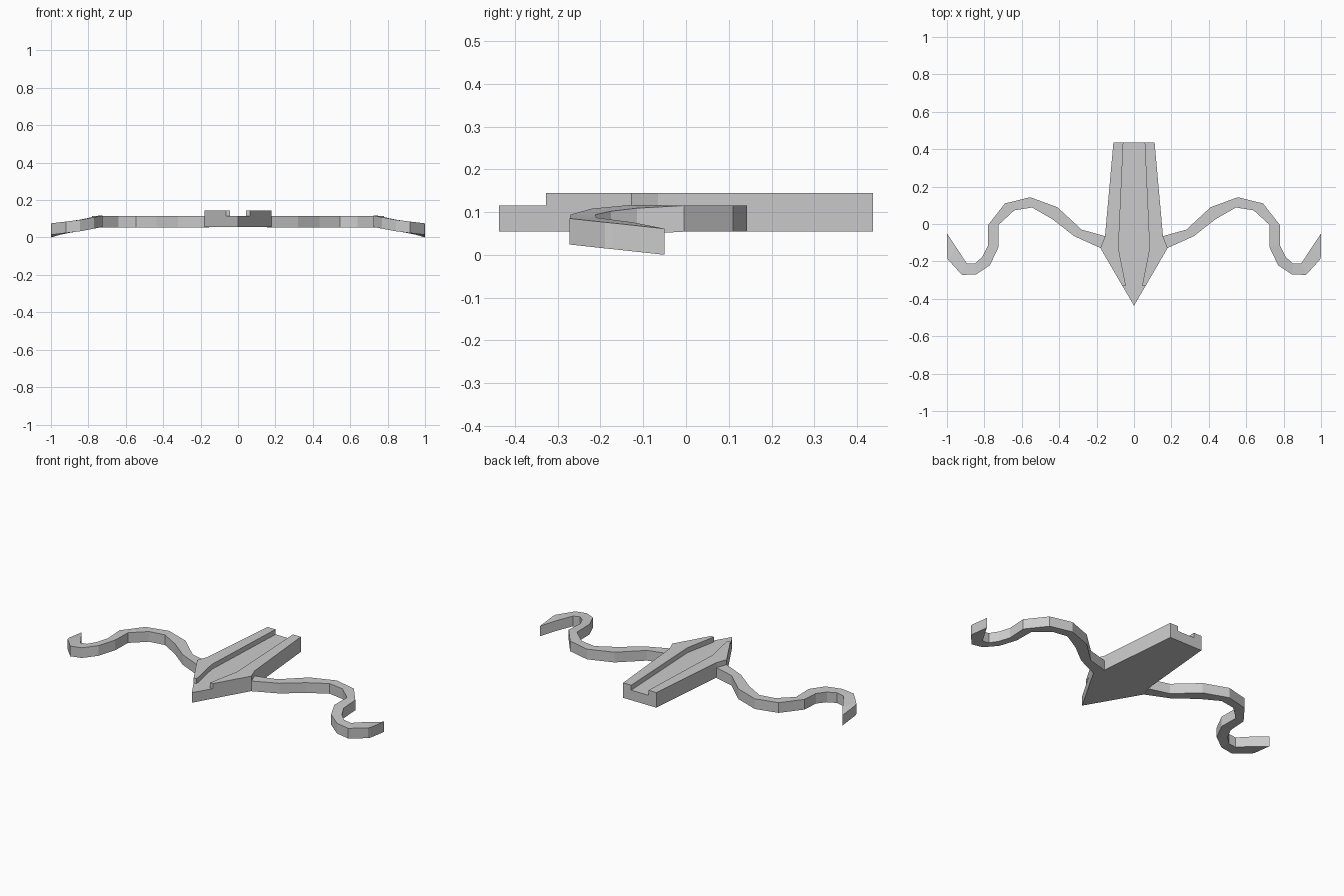
import bpy
import bmesh

if "Cube" in bpy.data.objects:
    bpy.data.objects.remove(bpy.data.objects["Cube"])


def make_object(name, bottom, top, faces, mirror=False):
    n = len(bottom)
    bm = bmesh.new()
    vs = [bm.verts.new(p) for p in bottom + top]
    for f in faces:
        bm.faces.new([vs[i] for i in f])
    bmesh.ops.recalc_face_normals(bm, faces=bm.faces)
    mesh = bpy.data.meshes.new(name)
    bm.to_mesh(mesh)
    bm.free()
    ob = bpy.data.objects.new(name, mesh)
    bpy.context.collection.objects.link(ob)
    if mirror:
        mod = ob.modifiers.new("mirror", 'MIRROR')
        mod.use_axis[0] = True
        mod.use_mirror_merge = False
    return ob


def prism(name, outline, z0, z1, mirror=False):
    n = len(outline)
    faces = [list(range(n)), list(range(n, 2 * n))]
    faces += [[i, (i + 1) % n, (i + 1) % n + n, i + n] for i in range(n)]
    return make_object(name, [(x, y, z0) for x, y in outline],
                       [(x, y, z1) for x, y in outline], faces, mirror)


def ribbon(name, stations, thickness, mirror=False):
    # each station: edge A (x, y), edge B (x, y), top height at A and B
    top = []
    for ax, ay, bx, by, za, zb in stations:
        top += [(ax, ay, za), (bx, by, zb)]
    bottom = [(x, y, z - thickness) for x, y, z in top]
    n = len(top)
    faces = [[0, 1, n + 1, n], [n - 2, n - 1, 2 * n - 1, 2 * n - 2]]
    for i in range(0, n - 2, 2):
        faces += [[i, i + 1, i + 3, i + 2],
                  [n + i, n + i + 1, n + i + 3, n + i + 2],
                  [i, i + 2, n + i + 2, n + i],
                  [i + 1, i + 3, n + i + 3, n + i + 1]]
    return make_object(name, bottom, top, faces, mirror)


# Pointed stock
side = [(0.11, 0.437), (0.155, -0.065), (0.18, -0.128)]
outline = side + [(0, -0.437)] + [(-x, y) for x, y in reversed(side)]
prism("stock", outline, 0.055, 0.115)

# Raised rails either side of the groove
prism("rail", side + [(0.064, -0.328), (0.044, -0.328), (0.083, -0.13), (0.057, 0.437)],
      0.115, 0.145, mirror=True)

# Curved limbs with drooping hooked ends
limb = [
    (0.155, -0.065, 0.18, -0.128, 0.115, 0.115),
    (0.28, -0.03, 0.32, -0.065, 0.115, 0.115),
    (0.41, 0.09, 0.435, 0.025, 0.115, 0.115),
    (0.555, 0.143, 0.545, 0.088, 0.115, 0.115),
    (0.69, 0.11, 0.64, 0.073, 0.115, 0.115),
    (0.78, -0.005, 0.725, -0.005, 0.115, 0.115),
    (0.78, -0.115, 0.725, -0.125, 0.109, 0.117),
    (0.81, -0.175, 0.77, -0.22, 0.102, 0.108),
    (0.85, -0.212, 0.845, -0.27, 0.094, 0.094),
    (0.895, -0.21, 0.92, -0.272, 0.087, 0.085),
    (0.95, -0.125, 0.995, -0.19, 0.076, 0.076),
    (1.0, -0.05, 1.0, -0.17, 0.061, 0.074),
]
ribbon("limb", limb, 0.061, mirror=True)
